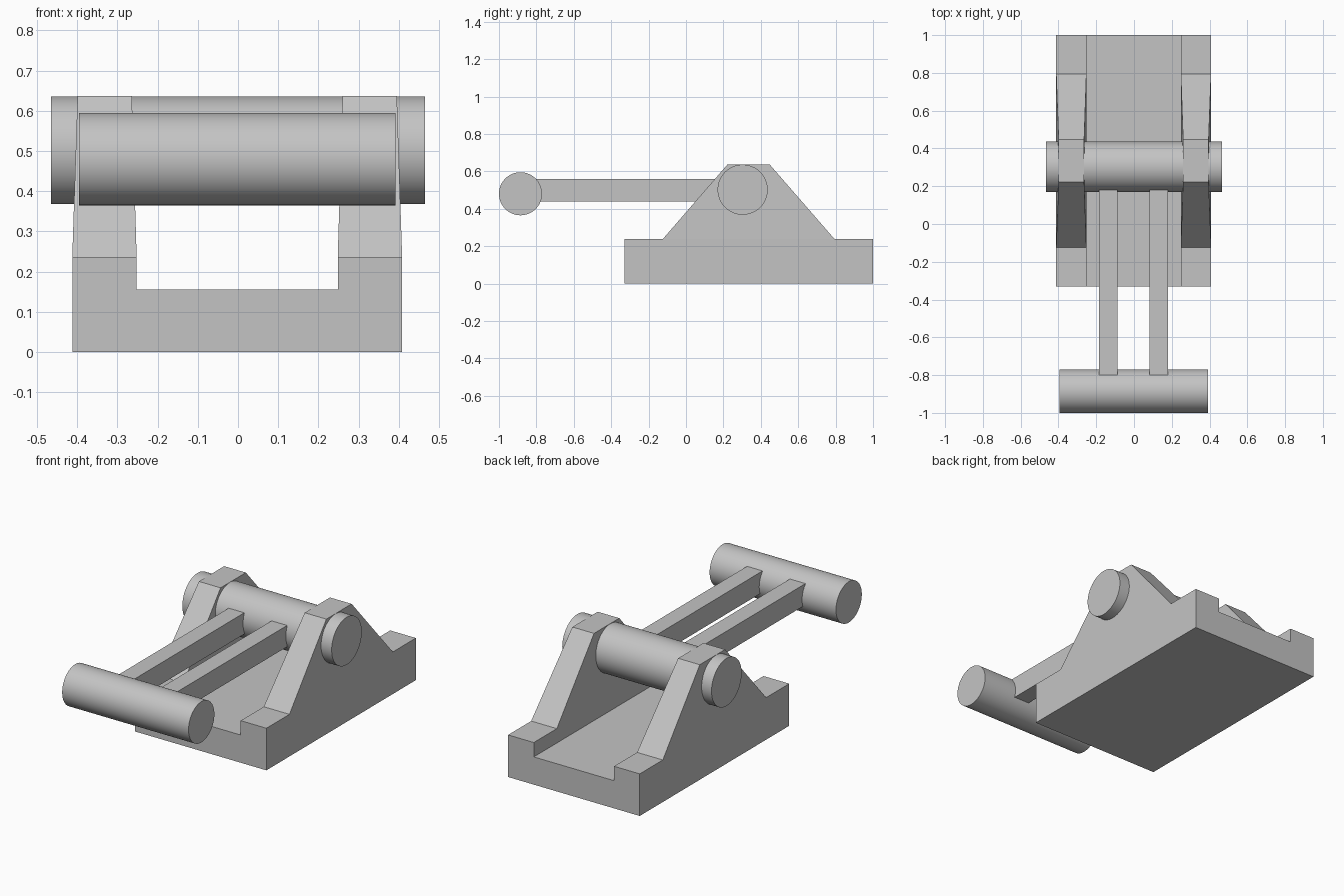
import bpy, bmesh, math

cube = bpy.data.objects.get("Cube")
if cube:
    bpy.data.objects.remove(cube, do_unlink=True)

grey = bpy.data.materials.new("light_grey")
grey.use_nodes = True
COLOUR = (0.55, 0.55, 0.55, 1)
grey.diffuse_color = COLOUR
grey.node_tree.nodes["Principled BSDF"].inputs["Base Color"].default_value = COLOUR

MID = -0.002  # centre line of the base


def loft(name, start, end):
    """Solid between two matching outlines of 3D points."""
    bm = bmesh.new()
    a = [bm.verts.new(p) for p in start]
    b = [bm.verts.new(p) for p in end]
    bm.faces.new(a)
    bm.faces.new(b)
    for i in range(len(a)):
        j = (i + 1) % len(a)
        bm.faces.new((a[i], a[j], b[j], b[i]))
    bmesh.ops.recalc_face_normals(bm, faces=bm.faces)
    mesh = bpy.data.meshes.new(name)
    bm.to_mesh(mesh)
    bm.free()
    mesh.materials.append(grey)
    obj = bpy.data.objects.new(name, mesh)
    bpy.context.collection.objects.link(obj)
    return obj


def rod(name, x0, x1, y, z, radius):
    """Smooth round bar lying along x."""
    bpy.ops.mesh.primitive_cylinder_add(
        vertices=64, radius=radius, depth=x1 - x0,
        location=((x0 + x1) / 2, y, z), rotation=(0, math.pi / 2, 0))
    obj = bpy.context.object
    obj.name = name
    obj.data.materials.append(grey)
    bpy.ops.object.shade_smooth_by_angle(angle=math.radians(30))


# Channel-shaped base
half = [(0.41, 0), (0.41, 0.237), (0.25, 0.237), (0.25, 0.156)]
channel = half + [(-x, z) for x, z in reversed(half)]
loft("base", [(MID + x, -0.33, z) for x, z in channel],
     [(MID + x, 1.0, z) for x, z in channel])

# Tapered bearing brackets and the arms, one of each per side
for side, label in ((1, "left"), (-1, "right")):
    def ring(inner, outer, front, back, z):
        return [(MID + side * x, y, z) for x, y in
                ((inner, front), (outer, front), (outer, back), (inner, back))]

    loft(label + "_bracket", ring(0.25, 0.41, -0.125, 0.795, 0.237),
         ring(0.262, 0.397, 0.222, 0.447, 0.637))
    loft(label + "_arm", ring(0.085, 0.182, -0.8, 0.18, 0.44),
         ring(0.085, 0.182, -0.8, 0.18, 0.56))

# Axle through the brackets, and the front bar
rod("axle", -0.465, 0.465, 0.303, 0.502, 0.134)
rod("front_bar", -0.395, 0.392, -0.885, 0.48, 0.115)
